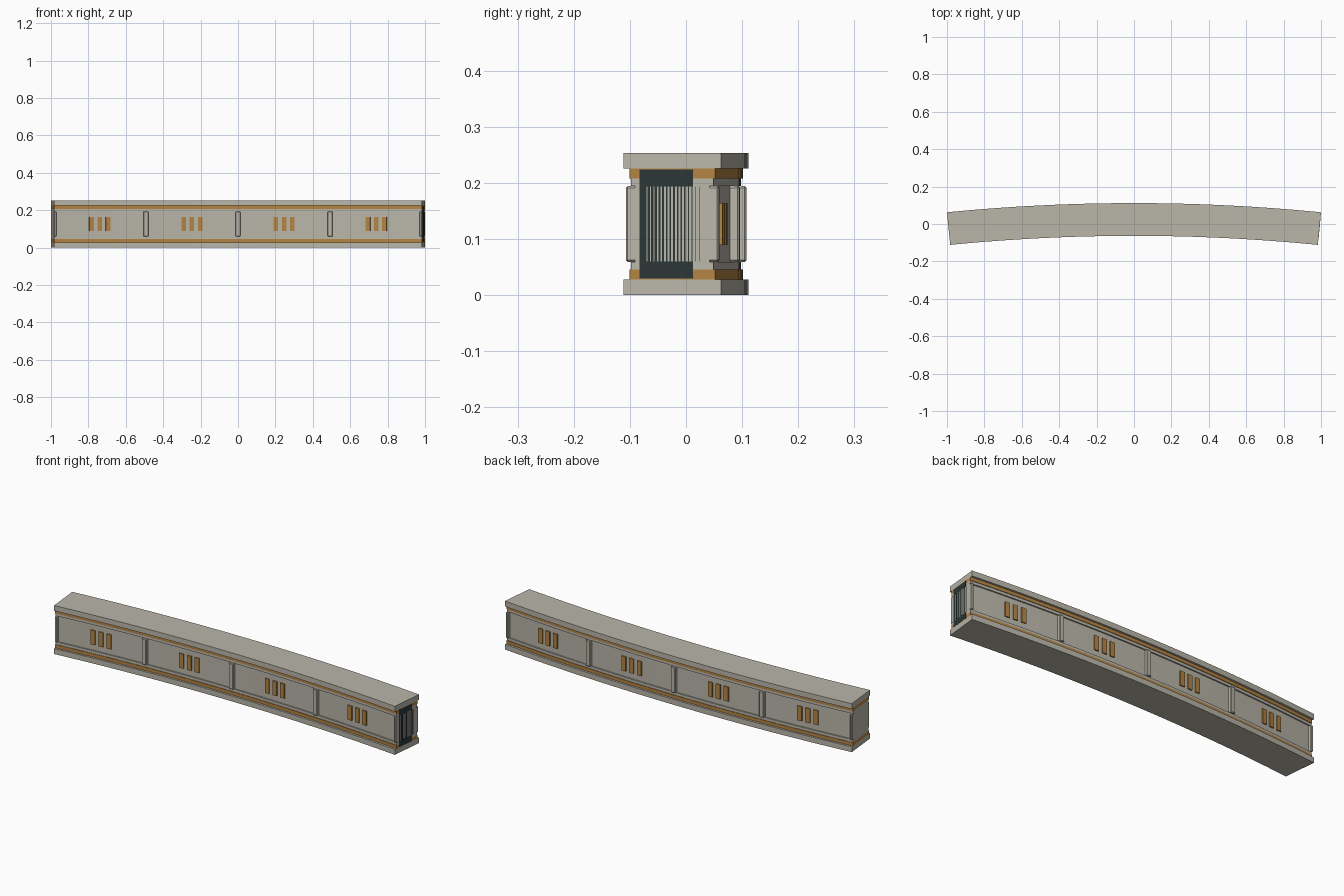
import bpy, bmesh, math

cube = bpy.data.objects.get("Cube")
if cube:
    bpy.data.objects.remove(cube)

HALF = math.radians(5.625)         # half of the arc the wall covers
R_OUT = 1 / math.sin(HALF)
DEPTH = 0.175
R_IN = R_OUT - DEPTH
CENTRE_Y = 0.1117 - R_OUT
HEIGHT = 0.253


def material(name, rgb):
    m = bpy.data.materials.new(name)
    m.use_nodes = True
    m.diffuse_color = (*rgb, 1)
    bsdf = m.node_tree.nodes["Principled BSDF"]
    bsdf.inputs["Base Color"].default_value = (*rgb, 1)
    bsdf.inputs["Roughness"].default_value = 0.7
    return m


STONE = material("warm grey stone", (0.49, 0.47, 0.40))
GOLD = material("aged gold", (0.46, 0.23, 0.055))
DARK = material("dark slate", (0.025, 0.036, 0.036))


def sector(name, mat, radii, angles, heights, steps=1, bevel=0.0):
    """A curved block: a rectangle swept along part of the arc."""
    bm = bmesh.new()
    r0, r1 = radii
    z0, z1 = heights
    rings = []
    for i in range(steps + 1):
        a = angles[0] + (angles[1] - angles[0]) * i / steps
        s, c = math.sin(a), math.cos(a)
        rings.append([bm.verts.new((r * s, CENTRE_Y + r * c, z))
                      for r, z in ((r0, z0), (r1, z0), (r1, z1), (r0, z1))])
    for p, q in zip(rings, rings[1:]):
        for k in range(4):
            n = (k + 1) % 4
            bm.faces.new((p[k], p[n], q[n], q[k]))
    bm.faces.new(rings[0])
    bm.faces.new(rings[-1])
    bmesh.ops.recalc_face_normals(bm, faces=bm.faces)
    mesh = bpy.data.meshes.new(name)
    bm.to_mesh(mesh)
    bm.free()
    mesh.materials.append(mat)
    obj = bpy.data.objects.new(name, mesh)
    bpy.context.collection.objects.link(obj)
    if bevel:
        mod = obj.modifiers.new("Bevel", "BEVEL")
        mod.width = bevel
        mod.segments = 1
    return obj


def layer(name, mat, inset, z0, z1):
    """A full-length course, set back equally on both faces."""
    return sector(name, mat, (R_IN + inset, R_OUT - inset), (-HALF, HALF), (z0, z1), 32)


# Wall body, and the courses mirrored above and below it
layer("wall_panel", STONE, 0.0205, 0.058, HEIGHT - 0.058)
for name, mat, inset, z0, z1 in (("cap", STONE, 0, 0, 0.028),
                                 ("gold_band", GOLD, 0.0105, 0.028, 0.045),
                                 ("lip", STONE, 0.0135, 0.045, 0.059)):
    layer("bottom_" + name, mat, inset, z0, z1)
    layer("top_" + name, mat, inset, HEIGHT - z1, HEIGHT - z0)

# Pilasters: three whole ones and a half at each end
post = 0.013 / R_OUT
for i in range(5):
    a = -HALF + i * HALF / 2
    sector(f"pilaster_{i + 1}", STONE, (R_IN + 0.004, R_OUT - 0.004),
           (max(a - post, -HALF), min(a + post, HALF)), (0.059, HEIGHT - 0.059), 1, 0.003)

# Three gold slots in each bay, on both faces
slot = 0.0125 / R_OUT
for bay in range(4):
    middle = -HALF * 0.75 + bay * HALF / 2
    for k in (-1, 0, 1):
        a = middle + k * 0.045 / R_OUT
        for side, radii in (("front", (R_IN + 0.0145, R_IN + 0.022)),
                            ("back", (R_OUT - 0.022, R_OUT - 0.0145))):
            sector(f"{side}_slot_{bay + 1}_{k + 2}", GOLD, radii,
                   (a - slot, a + slot), (0.089, 0.164))

# Dark joint face on the left end: two strips joined by thinning bars
skin = (HALF, HALF + 0.00005)
for name, z0, z1 in (("lower", 0.029, 0.06), ("upper", HEIGHT - 0.06, HEIGHT - 0.029)):
    sector(name + "_joint_strip", DARK, (R_IN + 0.029, R_IN + 0.125), skin, (z0, z1))
sector("joint_edge", DARK, (R_IN + 0.029, R_IN + 0.041), skin, (0.06, HEIGHT - 0.06))
for i in range(15):
    r = R_IN + 0.043 + i * 0.0066
    sector(f"joint_bar_{i + 1}", DARK, (r, r + 0.0046 - i * 0.00025), skin,
           (0.06, HEIGHT - 0.06))
